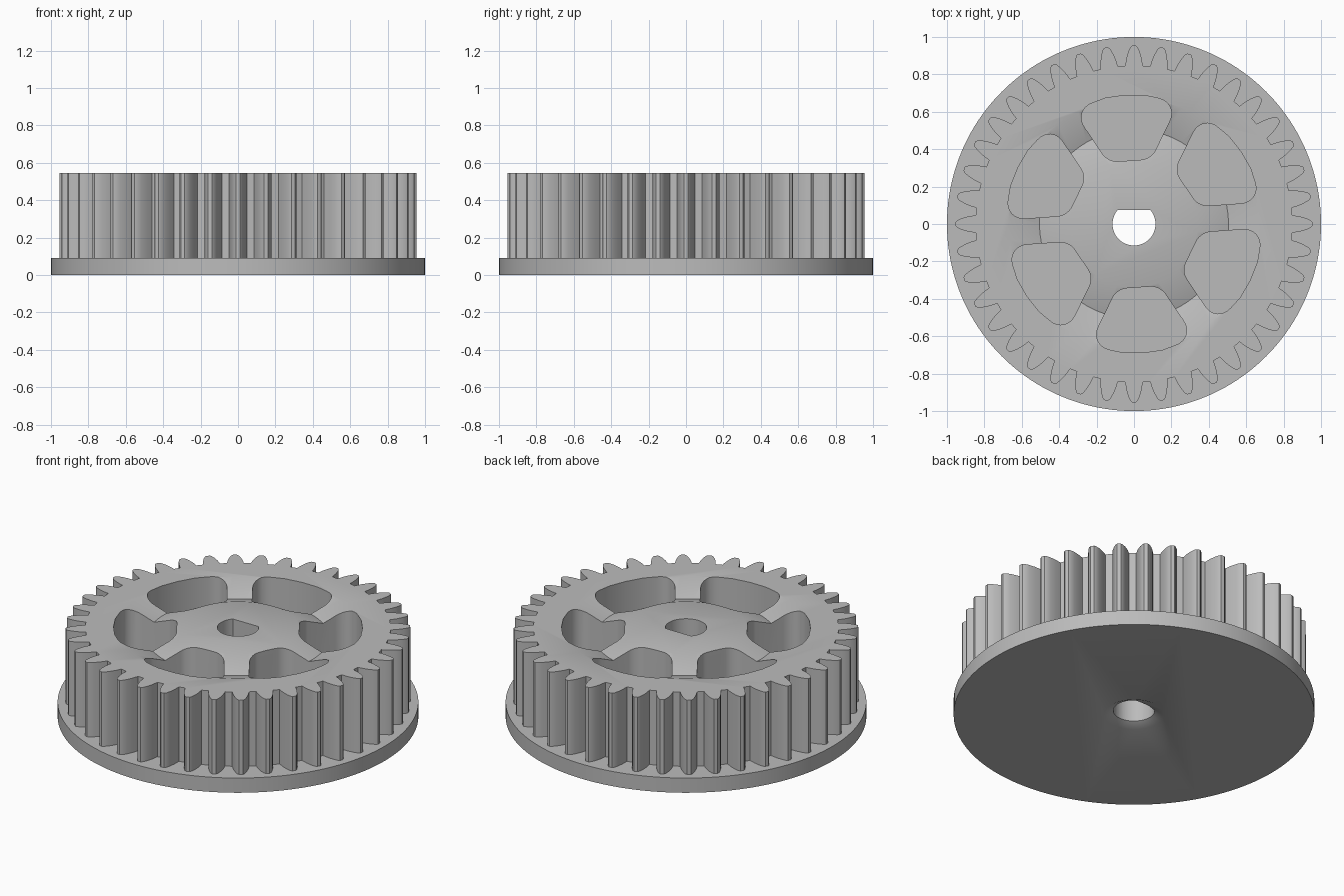
import bpy, bmesh, math
from mathutils import Matrix, Vector

TAU = math.tau
FLANGE_TOP, TOP = 0.09, 0.545
TEETH, POCKETS = 40, 6

cube = bpy.data.objects.get("Cube")
if cube:
    bpy.data.objects.remove(cube, do_unlink=True)

grey = bpy.data.materials.new("plain grey")
grey.use_nodes = True
colour = (0.5, 0.5, 0.5, 1)
grey.diffuse_color = colour
grey.node_tree.nodes["Principled BSDF"].inputs["Base Color"].default_value = colour


def to_object(name, bm):
    bmesh.ops.recalc_face_normals(bm, faces=bm.faces)
    mesh = bpy.data.meshes.new(name)
    bm.to_mesh(mesh)
    bm.free()
    mesh.materials.append(grey)
    obj = bpy.data.objects.new(name, mesh)
    bpy.context.collection.objects.link(obj)
    return obj


def prism(name, outline, z0, z1, fillets=None):
    """Extrude a flat outline; fillets maps corner index to rounding length."""
    bm = bmesh.new()
    verts = [bm.verts.new((x, y, z0)) for x, y in outline]
    bm.faces.new(verts)
    for i, size in (fillets or {}).items():
        bmesh.ops.bevel(bm, geom=[verts[i]], offset=size, segments=8,
                        profile=0.5, affect='VERTICES')
    res = bmesh.ops.extrude_face_region(bm, geom=bm.faces[:])
    moved = [g for g in res["geom"] if isinstance(g, bmesh.types.BMVert)]
    bmesh.ops.translate(bm, verts=moved, vec=(0, 0, z1 - z0))
    return to_object(name, bm)


def ring(name, section, steps=96):
    """Revolve a closed (radius, height) section about z."""
    bm = bmesh.new()
    loops = [[bm.verts.new((r * math.cos(TAU * i / steps), r * math.sin(TAU * i / steps), z))
              for r, z in section] for i in range(steps)]
    n = len(section)
    for i in range(steps):
        a, b = loops[i], loops[(i + 1) % steps]
        for j in range(n):
            k = (j + 1) % n
            bm.faces.new((a[j], a[k], b[k], b[j]))
    return to_object(name, bm)


def circle(radius, steps):
    return [(radius * math.cos(TAU * i / steps), radius * math.sin(TAU * i / steps))
            for i in range(steps)]


def combine(target, tool, operation):
    tool.hide_render = True
    mod = target.modifiers.new(operation, 'BOOLEAN')
    mod.operation, mod.solver, mod.object = operation, 'EXACT', tool
    bpy.context.view_layer.objects.active = target
    bpy.ops.object.modifier_apply(modifier=mod.name)
    bpy.data.objects.remove(tool, do_unlink=True)


# Toothed rim outline: half tooth as (radius, half width), mirrored and repeated
half_tooth = [(0.845, 0.047), (0.885, 0.041), (0.92, 0.031), (0.945, 0.02), (0.955, 0.01)]
tooth = [(r, -w) for r, w in half_tooth] + [(r, w) for r, w in reversed(half_tooth)]
outline = []
for i in range(TEETH):
    turn = Matrix.Rotation(TAU * i / TEETH, 2)
    outline += [tuple(turn @ Vector(p)) for p in tooth]

# Flange disc joined with the toothed body
wheel = prism("toothed_wheel", circle(1.0, 160), 0, FLANGE_TOP)
combine(wheel, prism("toothed_body", outline, FLANGE_TOP / 2, TOP), 'UNION')

# Shallow V groove around the hub
groove = [(0.505, TOP - 0.06), (0.67, TOP), (0.67, TOP + 0.1), (0.34, TOP + 0.1), (0.34, TOP)]
combine(wheel, ring("groove_cutter", groove), 'DIFFERENCE')

# Six rounded pockets leaving parallel-sided spokes
side = [(0.34, 0.115), (0.63, 0.283), (0.682, 0.105)]
pocket = [(u, -v) for u, v in side] + [(0.69, 0)] + [(u, v) for u, v in reversed(side)]
rounding = {0: 0.05, 1: 0.11, 5: 0.11, 6: 0.05}
for i in range(POCKETS):
    cutter = prism("pocket_cutter", pocket, FLANGE_TOP, TOP + 0.1, rounding)
    cutter.data.transform(Matrix.Rotation(math.radians(34) + TAU * i / POCKETS, 4, 'Z'))
    combine(wheel, cutter, 'DIFFERENCE')

# D-shaped bore with a countersink below
flat = 0.075
start = math.asin(flat / 0.115)
sweep = math.pi + 2 * start
bore = [(0.115 * math.cos(start - sweep * i / 40), 0.115 * math.sin(start - sweep * i / 40))
        for i in range(41)]
combine(wheel, prism("bore_cutter", bore, -0.1, TOP + 0.1), 'DIFFERENCE')
bm = bmesh.new()
bmesh.ops.create_cone(bm, cap_ends=True, segments=48, radius1=0.185, radius2=0.085, depth=0.05,
                      matrix=Matrix.Translation((0, 0, 0.015)))
combine(wheel, to_object("countersink_cutter", bm), 'DIFFERENCE')

# One material and smooth shading with crisp edges
wheel.data.materials.clear()
wheel.data.materials.append(grey)
for poly in wheel.data.polygons:
    poly.material_index = 0
bpy.ops.object.select_all(action='DESELECT')
wheel.select_set(True)
bpy.context.view_layer.objects.active = wheel
bpy.ops.object.shade_smooth_by_angle(angle=math.radians(30))
